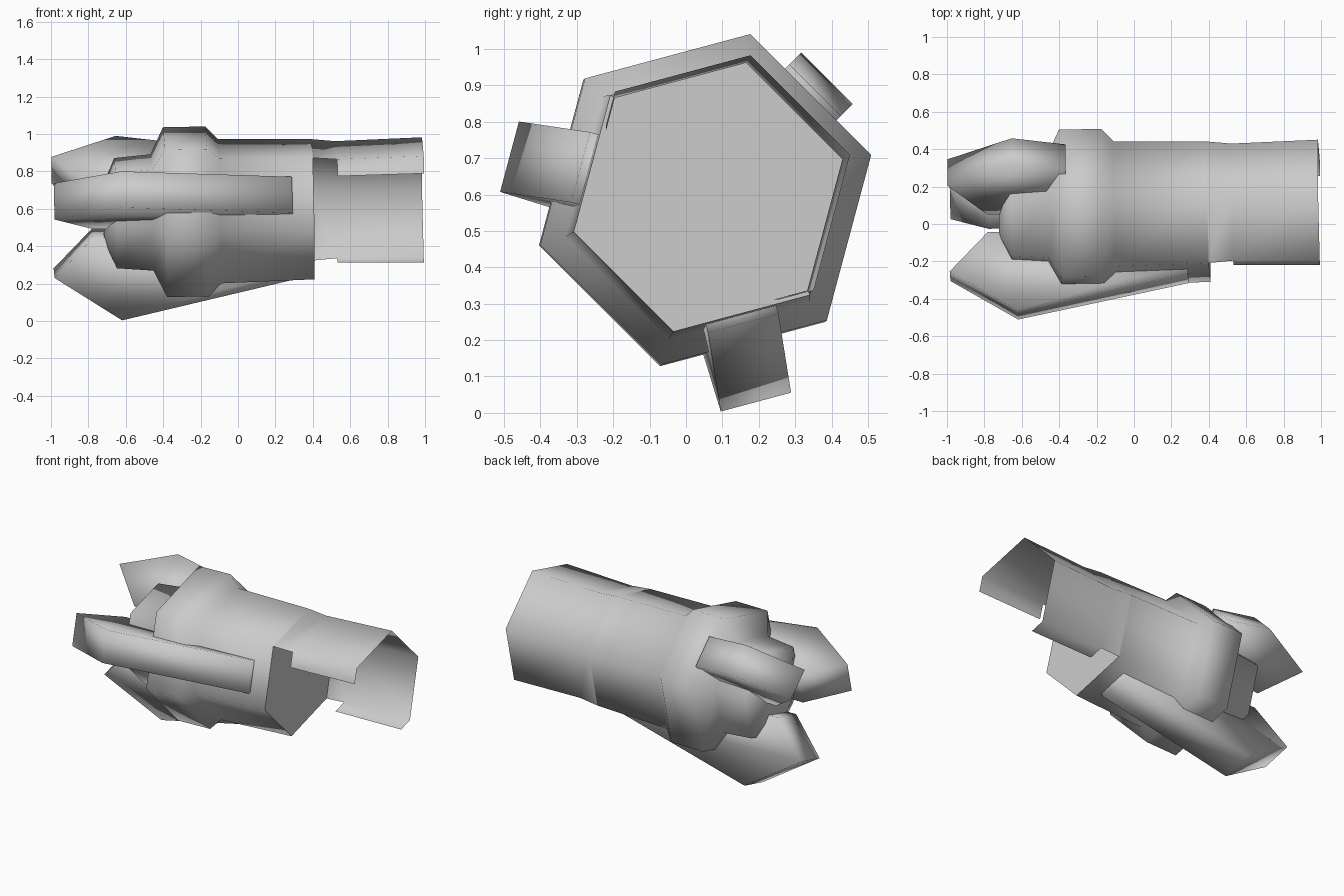
import bpy, bmesh, math

if "Cube" in bpy.data.objects:
    bpy.data.objects.remove(bpy.data.objects["Cube"])

grey = bpy.data.materials.new("light_grey")
grey.diffuse_color = (0.6, 0.6, 0.6, 1)
grey.use_nodes = True
grey.node_tree.nodes["Principled BSDF"].inputs["Base Color"].default_value = grey.diffuse_color


def place(x, r, deg, side=0.0):
    """Point at distance r from the slightly tilted long axis, shifted sideways."""
    a = math.radians(deg)
    dy = r * math.cos(a) - side * math.sin(a)
    dz = r * math.sin(a) + side * math.cos(a)
    return (x - 0.02 * (dy + dz), 0.058 + 0.02 * x + dy, 0.59 + 0.02 * x + dz)


def finish(name, bm, angle, closed=True):
    if closed:
        bmesh.ops.recalc_face_normals(bm, faces=bm.faces)
    me = bpy.data.meshes.new(name)
    bm.to_mesh(me)
    bm.free()
    me.materials.append(grey)
    ob = bpy.data.objects.new(name, me)
    bpy.context.collection.objects.link(ob)
    bpy.ops.object.select_all(action='DESELECT')
    ob.select_set(True)
    bpy.context.view_layer.objects.active = ob
    bpy.ops.object.shade_smooth_by_angle(angle=math.radians(angle))


HEX = (135, 75, 15, -45, -105, -165)

# Hexagonal body: end cone, neck, flange, barrel
profile = [(-0.72, 0.15), (-0.655, 0.305), (-0.46, 0.322), (-0.39, 0.47),
           (-0.165, 0.47), (-0.10, 0.40), (0.40, 0.388)]
bm = bmesh.new()
rings = [[bm.verts.new(place(x, r, a)) for a in HEX] for x, r in profile]
for p, q in zip(rings, rings[1:]):
    for i in range(6):
        j = (i + 1) % 6
        bm.faces.new((p[i], p[j], q[j], q[i]))
bm.faces.new(rings[0])
bm.faces.new(rings[-1][::-1])
finish("body", bm, 65)

# Open half shroud over three sides of the barrel end
bm = bmesh.new()
rows = [[bm.verts.new(place(x, r, a)) for a in HEX[:4]]
        for x, r in ((0.40, 0.388), (0.53, 0.374), (0.993, 0.386))]
for p, q in zip(rows, rows[1:]):
    for i in range(3):
        bm.faces.new((p[i], p[i + 1], q[i + 1], q[i]))
# Side tabs that wrap a quarter of the way onto the neighbouring sides
for col, nxt in ((0, -165), (3, -105)):
    ends = []
    for row, (x, r) in zip(rows[1:], ((0.53, 0.374), (0.993, 0.386))):
        v = row[col].co
        far = bm.verts.new(place(x, r, nxt))
        far.co = v.lerp(far.co, 0.25)
        ends.append(far)
    quad = [rows[1][col], ends[0], ends[1], rows[2][col]]
    bm.faces.new(quad if col == 3 else quad[::-1])
finish("shroud", bm, 65, closed=False)


# Pointed fins set on alternate sides
def fin(name, deg, outline, shift=0.0):
    bm = bmesh.new()
    a, b = [[bm.verts.new(place(x, r, deg, s + shift)) for x, r in outline]
            for s in (-0.1, 0.1)]
    n = len(outline)
    for i in range(n):
        j = (i + 1) % n
        bm.faces.new((a[i], a[j], b[j], b[i]))
    bm.faces.new(a)
    bm.faces.new(b[::-1])
    finish(name, bm, 95)


def long_outline(peak):
    return [(-0.988, 0.325), (-0.63, peak), (0.285, 0.362), (0.285, 0.30),
            (-0.30, 0.12), (-0.78, 0.11)]


fin("front_fin", 165, long_outline(0.545), 0.015)
fin("lower_fin", -75, long_outline(0.567))
fin("upper_fin", 45, [(-0.988, 0.335), (-0.64, 0.484), (-0.355, 0.43),
                      (-0.355, 0.30), (-0.50, 0.12), (-0.78, 0.11)])
